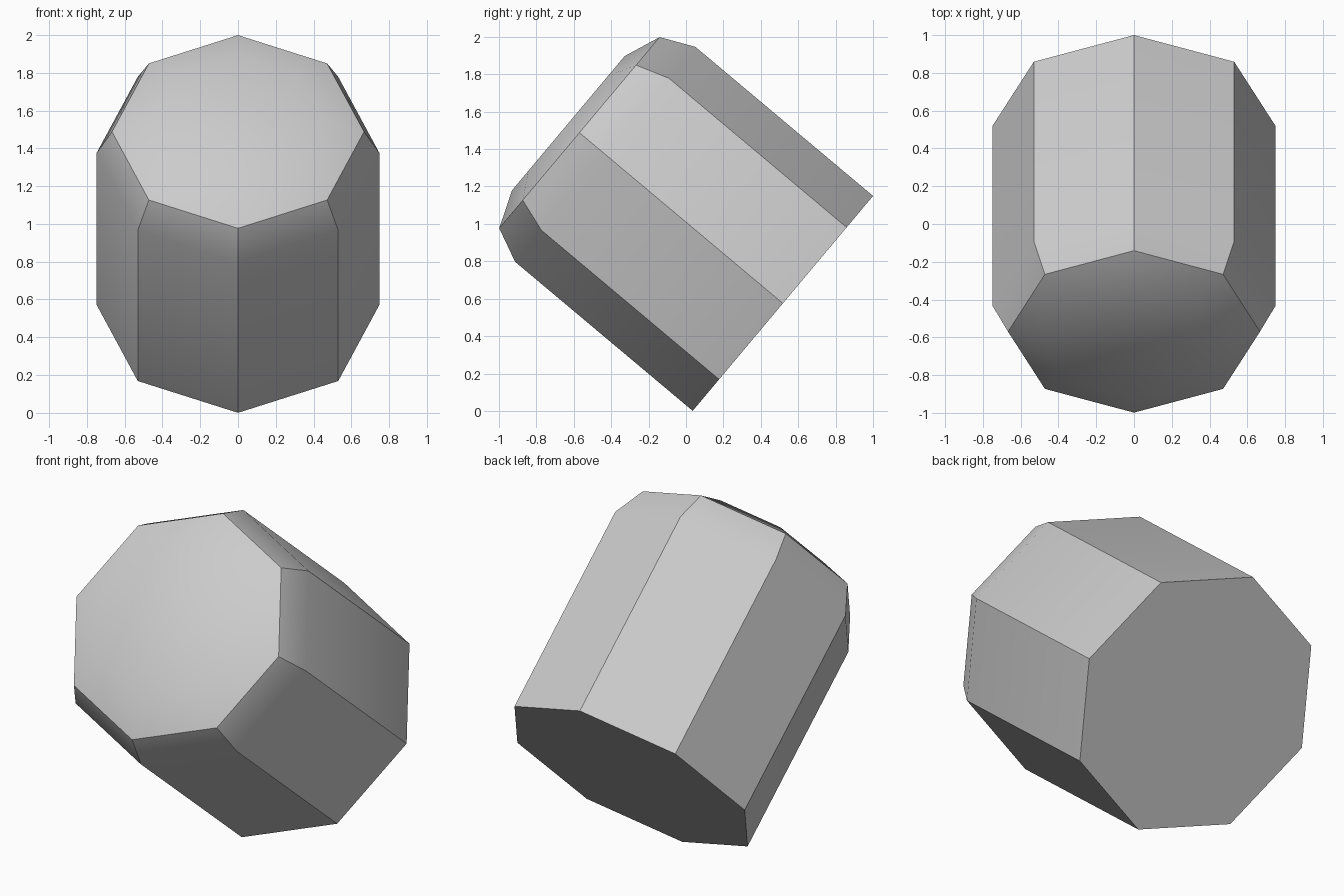
import bpy
import bmesh
from math import cos, sin, pi, radians

cube = bpy.data.objects.get("Cube")
if cube:
    bpy.data.objects.remove(cube, do_unlink=True)

SIDES = 8
# (radius, distance along the axis): flat base, shoulder, chamfer rim, domed cap
PROFILE = [(0.75, 0.0), (0.75, 1.24), (0.667, 1.42), (0.469, 1.498)]

# Plain grey material
grey = bpy.data.materials.new("plain_grey")
grey.use_nodes = True
colour = (0.6, 0.6, 0.6, 1.0)
grey.diffuse_color = colour
grey.node_tree.nodes["Principled BSDF"].inputs["Base Color"].default_value = colour

# Octagonal body: one ring of vertices per profile point, bridged with quads
bm = bmesh.new()
rings = []
for radius, height in PROFILE:
    angles = [2 * pi * i / SIDES for i in range(SIDES)]
    rings.append([bm.verts.new((radius * cos(a), radius * sin(a), height)) for a in angles])
for low, high in zip(rings, rings[1:]):
    for i in range(SIDES):
        j = (i + 1) % SIDES
        bm.faces.new((low[i], low[j], high[j], high[i]))

# Closed ends
bm.faces.new(rings[0][::-1])
bm.faces.new(rings[-1])

mesh = bpy.data.meshes.new("octagonal_body")
bm.to_mesh(mesh)
bm.free()
mesh.materials.append(grey)

# Tilt the body so the domed end points forward and up
body = bpy.data.objects.new("octagonal_body", mesh)
bpy.context.collection.objects.link(body)
body.rotation_euler.x = radians(50)
body.location = (0, 0.518, 0.575)

# Soft dome and shoulder, crisp sides and rim
bpy.ops.object.select_all(action='DESELECT')
body.select_set(True)
bpy.context.view_layer.objects.active = body
bpy.ops.object.shade_smooth_by_angle(angle=radians(30))
